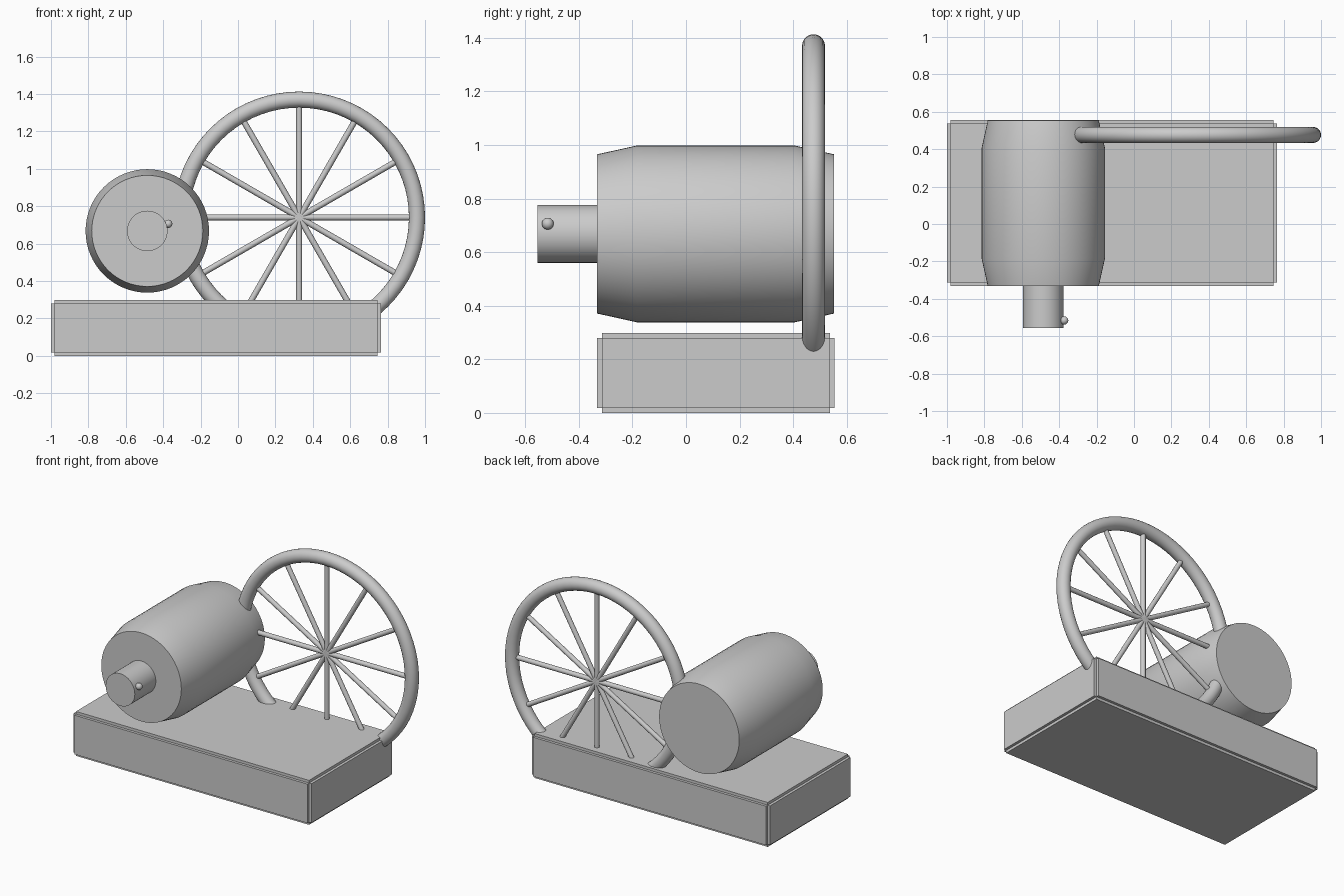
import bpy, bmesh, math
from mathutils import Matrix, Vector

if "Cube" in bpy.data.objects:
    bpy.data.objects.remove(bpy.data.objects["Cube"])


def finish(name, bm, smooth=True):
    bmesh.ops.recalc_face_normals(bm, faces=bm.faces)
    mesh = bpy.data.meshes.new(name)
    bm.to_mesh(mesh)
    bm.free()
    ob = bpy.data.objects.new(name, mesh)
    bpy.context.collection.objects.link(ob)
    if smooth:
        bpy.ops.object.select_all(action='DESELECT')
        ob.select_set(True)
        bpy.context.view_layer.objects.active = ob
        bpy.ops.object.shade_smooth_by_angle(angle=math.radians(35))
    return ob


def lathe_y(name, x, z, profile, sides=64):
    """Closed solid of revolution about a y axis; profile is (radius, y)."""
    bm = bmesh.new()
    rings = []
    for r, y in profile:
        rings.append([bm.verts.new((x + r * math.cos(a), y, z + r * math.sin(a)))
                      for a in (2 * math.pi * i / sides for i in range(sides))])
    for a, b in zip(rings, rings[1:]):
        for i in range(sides):
            j = (i + 1) % sides
            bm.faces.new((a[i], a[j], b[j], b[i]))
    bm.faces.new(rings[0])
    bm.faces.new(rings[-1])
    return finish(name, bm)


# Base block with a small square notch along every edge
lo, hi, notch = Vector((-1.0, -0.332, 0)), Vector((0.765, 0.555, 0.298)), 0.018
core = hi - lo - Vector((2 * notch,) * 3)
bm = bmesh.new()
bmesh.ops.create_cube(bm, size=1, matrix=Matrix.Translation((lo + hi) / 2)
                      @ Matrix.Diagonal((*core, 1)))
bm.normal_update()
normals = [(f, f.normal.copy()) for f in bm.faces]
for face, n in normals:
    top = bmesh.ops.extrude_discrete_faces(bm, faces=[face])["faces"][0]
    bmesh.ops.translate(bm, verts=top.verts, vec=n * notch)
finish("base_block", bm, smooth=False)

# Drum with tapered ends, and its shaft
DX, DZ = -0.485, 0.668
lathe_y("drum", DX, DZ, [(0.297, -0.332), (0.33, -0.183), (0.33, 0.405), (0.297, 0.553)])
lathe_y("shaft", DX, DZ, [(0.108, -0.555), (0.108, -0.30)], 48)

# Small knob on the side of the shaft
bm = bmesh.new()
bmesh.ops.create_uvsphere(bm, u_segments=20, v_segments=12, radius=0.022,
                          matrix=Matrix.Translation((-0.373, -0.516, 0.706)))
finish("shaft_knob", bm)

# Wheel rim, standing in the xz plane
HUB = Vector((0.327, 0.476, 0.74))
MAJOR, TUBE = 0.63, 0.043
bpy.ops.mesh.primitive_torus_add(location=HUB, rotation=(math.pi / 2, 0, 0),
                                 major_radius=MAJOR, minor_radius=TUBE,
                                 major_segments=72, minor_segments=20)
rim = bpy.context.object
rim.name = "wheel_rim"
bpy.ops.object.shade_smooth_by_angle(angle=math.radians(35))

# Six rods through the hub make twelve spokes
bm = bmesh.new()
for i in range(6):
    m = Matrix.Translation(HUB) @ Matrix.Rotation(i * math.pi / 6, 4, 'Y')
    bmesh.ops.create_cone(bm, cap_ends=True, segments=12, radius1=0.016,
                          radius2=0.016, depth=2 * MAJOR, matrix=m)
finish("wheel_spokes", bm)
